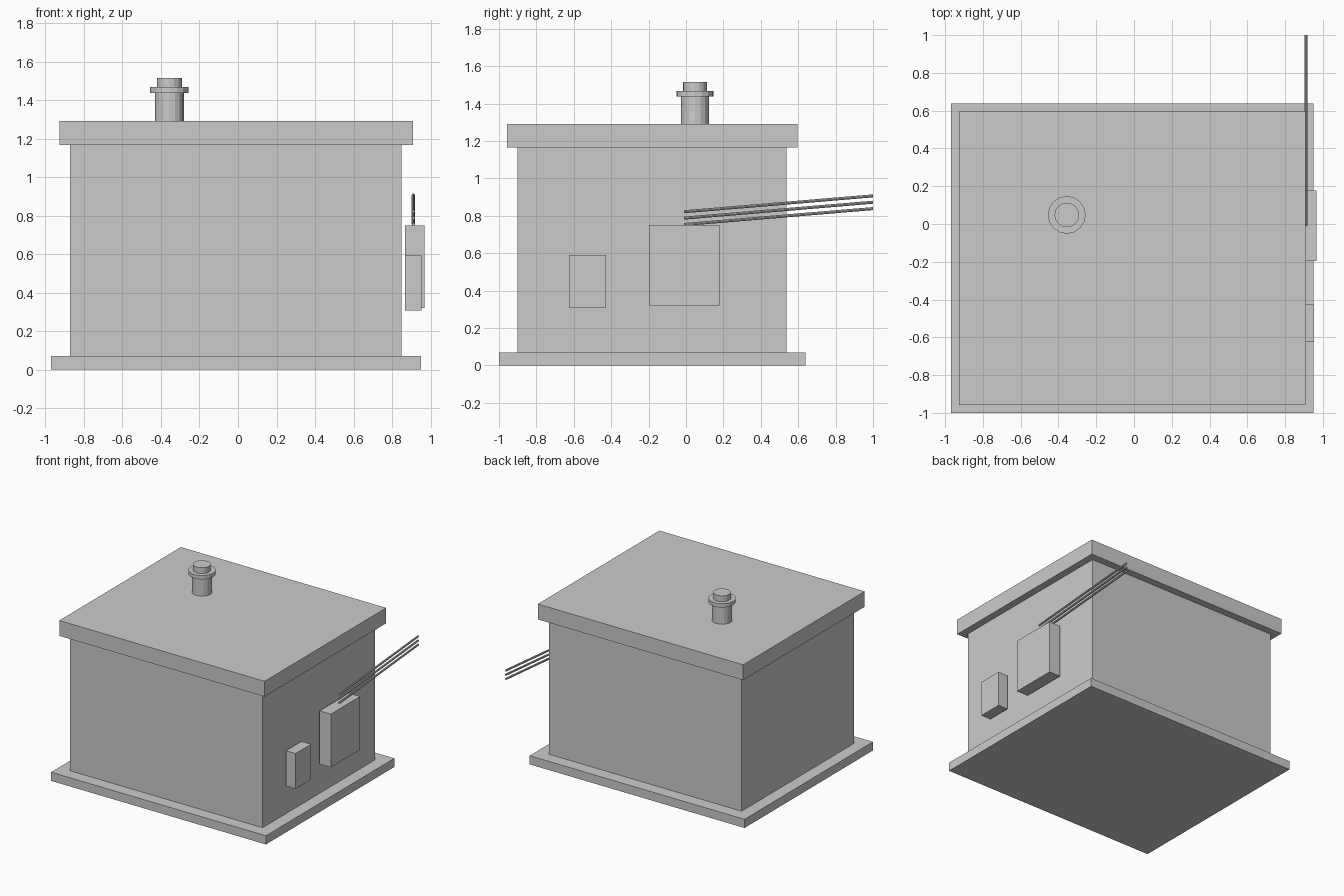
import bpy
from mathutils import Vector

if "Cube" in bpy.data.objects:
    bpy.data.objects.remove(bpy.data.objects["Cube"])


def box(name, x, y, z):
    """Box from (min, max) ranges on each axis."""
    centre = [(a + b) / 2 for a, b in (x, y, z)]
    bpy.ops.mesh.primitive_cube_add(size=1, location=centre)
    ob = bpy.context.object
    ob.name = name
    ob.scale = [b - a for a, b in (x, y, z)]
    bpy.ops.object.transform_apply(location=False, rotation=False, scale=True)
    return ob


def rod(name, start, end, radius, sides):
    """Flat-faced cylinder between two points."""
    a, b = Vector(start), Vector(end)
    bpy.ops.mesh.primitive_cylinder_add(vertices=sides, radius=radius,
                                        depth=(b - a).length, location=(a + b) / 2)
    ob = bpy.context.object
    ob.name = name
    ob.rotation_euler = (b - a).to_track_quat('Z', 'Y').to_euler()
    return ob


# Building shell
box("base_slab", (-0.97, 0.95), (-1.0, 0.638), (0, 0.07))
box("walls", (-0.872, 0.85), (-0.90, 0.536), (0.07, 1.166))
box("roof_slab", (-0.927, 0.908), (-0.957, 0.595), (1.166, 1.29))

# Electrical cabinets, standing just off the right wall
box("large_cabinet", (0.866, 0.967), (-0.197, 0.178), (0.32, 0.75))
box("small_cabinet", (0.866, 0.953), (-0.626, -0.427), (0.307, 0.592))

# Roof vent: pipe, collar and cap
vx, vy = -0.356, 0.048
for part, r, z0, z1 in (("vent_pipe", 0.075, 1.29, 1.437),
                        ("vent_collar", 0.10, 1.437, 1.468),
                        ("vent_cap", 0.065, 1.468, 1.515)):
    rod(part, (vx, vy, z0), (vx, vy, z1), r, 16)

# Three parallel cables rising towards the back
for i in range(3):
    dz = 0.034 * i
    rod(f"cable_{i + 1}", (0.91, -0.01, 0.754 + dz), (0.91, 1.0, 0.839 + dz), 0.008, 8)
